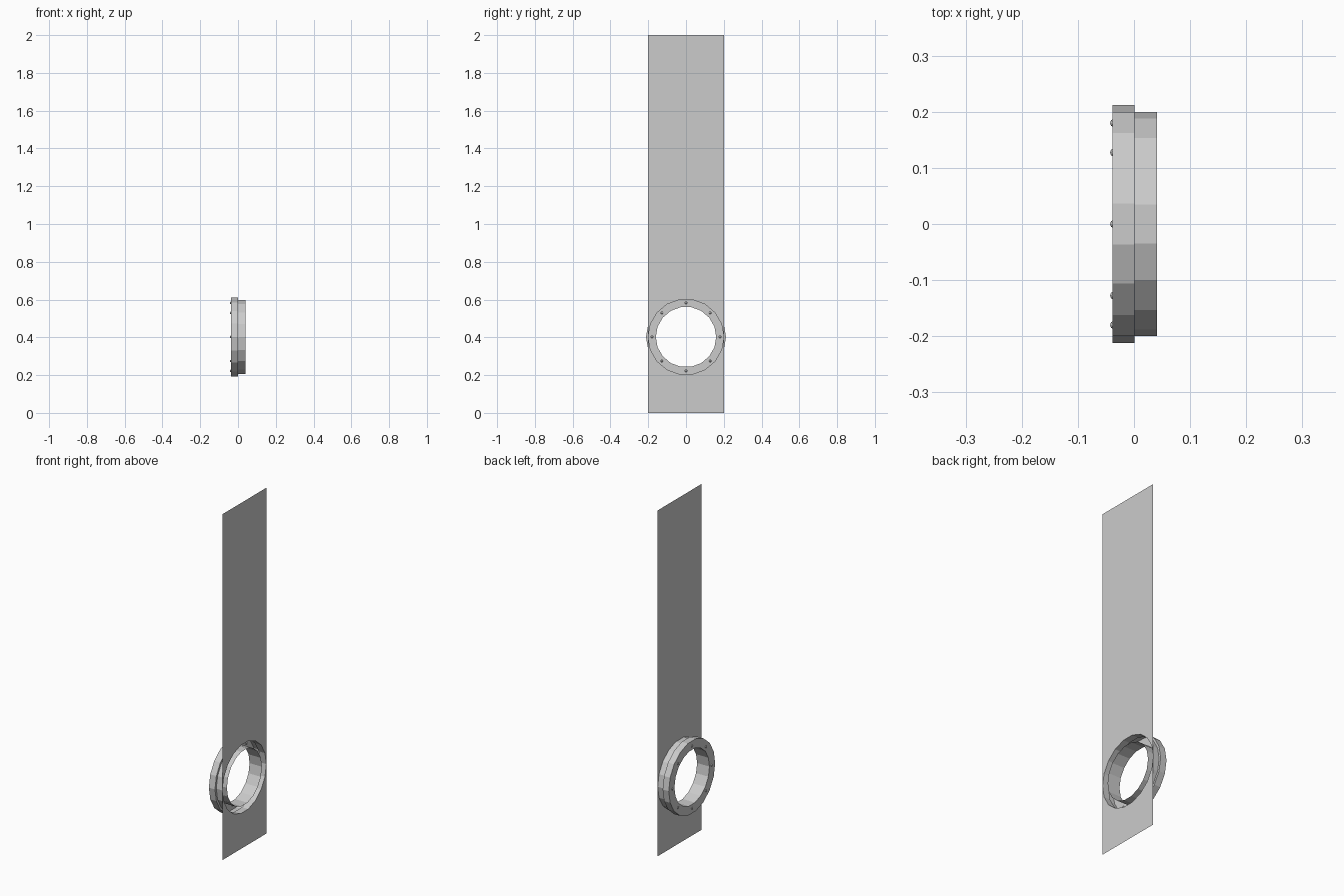
import bpy, bmesh
from math import sin, cos, pi
from mathutils import Matrix, Vector

if "Cube" in bpy.data.objects:
    bpy.data.objects.remove(bpy.data.objects["Cube"])

SIDES = 18
ZC = 0.402                                  # height of the round window
X_FRONT, X_STEP, X_BACK = 0.041, 0.001, -0.038
R_IN, R_OUT, R_FLANGE = 0.16, 0.2, 0.212


def make_object(name, bm):
    mesh = bpy.data.meshes.new(name)
    bm.to_mesh(mesh)
    bm.free()
    obj = bpy.data.objects.new(name, mesh)
    bpy.context.collection.objects.link(obj)
    return obj


def ring_point(x, r, i):
    a = 2 * pi * i / SIDES
    return Vector((x, r * cos(a), ZC + r * sin(a)))


# Thin door panel: an upper and a lower sheet meeting around the round opening
bm = bmesh.new()
half = SIDES // 2
upper = [ring_point(X_FRONT, R_OUT, i) for i in range(half + 1)]
upper += [Vector((X_FRONT, -0.2, 2)), Vector((X_FRONT, 0.2, 2))]
lower = [ring_point(X_FRONT, R_OUT, i) for i in range(half, SIDES + 1)]
lower += [Vector((X_FRONT, 0.2, 0)), Vector((X_FRONT, -0.2, 0))]
for outline in (upper, lower):
    face = bm.faces.new([bm.verts.new(p) for p in outline])
    face.normal_update()
    if face.normal.x < 0:
        face.normal_flip()
make_object("door_panel", bm)

# Window frame: outer wall, stepped flange, back plate and inner sleeve
profile = [(X_FRONT, R_OUT), (X_STEP, R_OUT), (X_STEP, R_FLANGE),
           (X_BACK, R_FLANGE), (X_BACK, R_IN), (X_FRONT, R_IN)]
bm = bmesh.new()
rings = [[bm.verts.new(ring_point(x, r, i)) for i in range(SIDES)]
         for x, r in profile]
for a, b in zip(rings, rings[1:]):
    for i in range(SIDES):
        j = (i + 1) % SIDES
        bm.faces.new((a[i], a[j], b[j], b[i]))
bmesh.ops.recalc_face_normals(bm, faces=bm.faces)
# the first band is the outer wall, so it must face away from the axis
bm.faces.ensure_lookup_table()
f = bm.faces[0]
f.normal_update()
if f.normal.dot(f.calc_center_median() - Vector((X_STEP, 0, ZC))) < 0:
    bmesh.ops.reverse_faces(bm, faces=bm.faces)
make_object("window_frame", bm)

# Eight small round bolts on the back plate
bm = bmesh.new()
for k in range(8):
    a = k * pi / 4
    place = Matrix.Translation((X_BACK + 0.001, 0.18 * cos(a), ZC + 0.18 * sin(a)))
    bmesh.ops.create_uvsphere(bm, u_segments=8, v_segments=6, radius=0.007,
                              matrix=place @ Matrix.Diagonal((0.8, 1, 1, 1)))
make_object("frame_bolts", bm)
